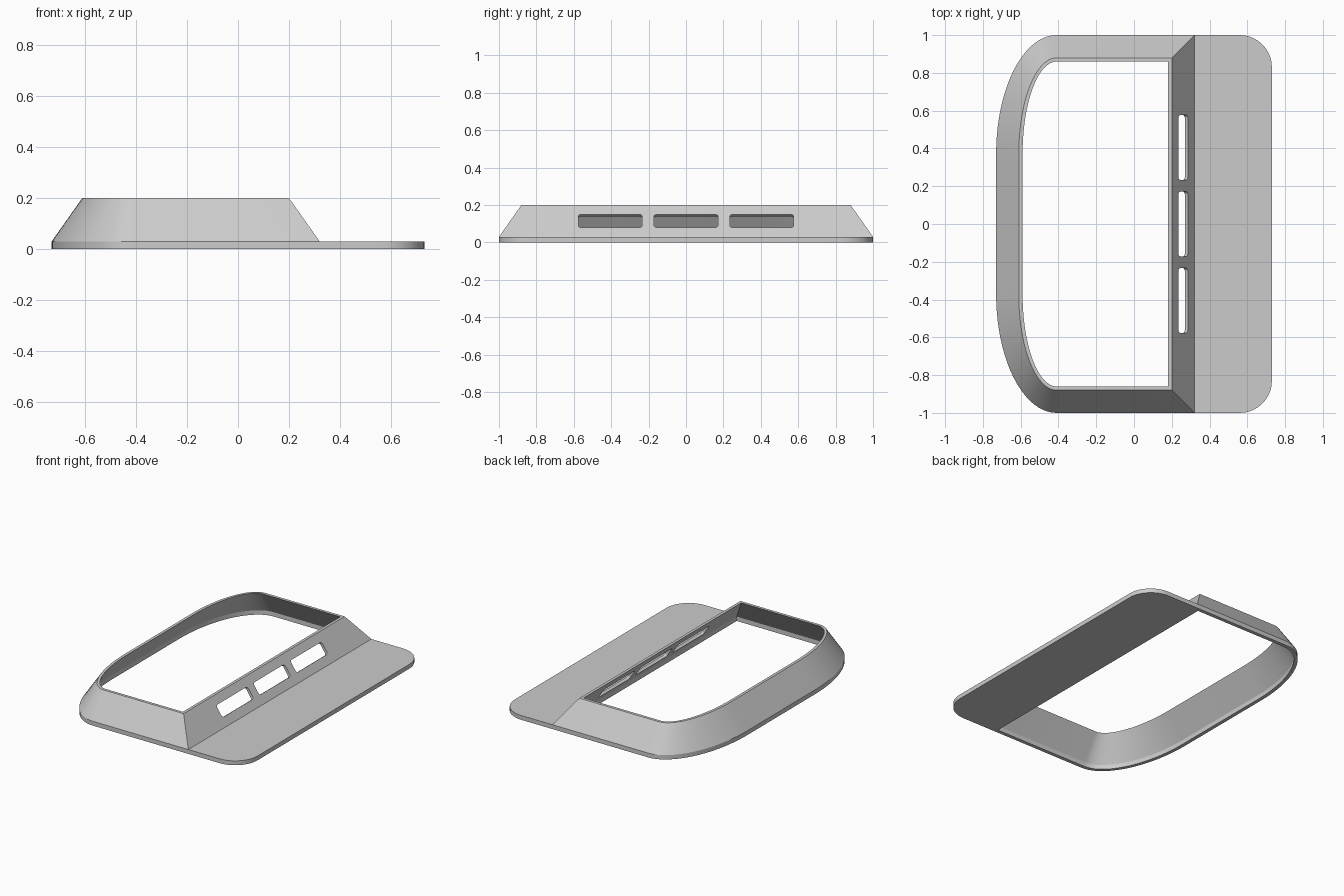
import bpy, bmesh
from math import sin, cos, pi, atan2
from mathutils import Matrix, Vector

cube = bpy.data.objects.get("Cube")
if cube:
    bpy.data.objects.remove(cube, do_unlink=True)

grey = bpy.data.materials.new("light grey")
grey.use_nodes = True
colour = (0.6, 0.6, 0.6, 1)
grey.diffuse_color = colour
grey.node_tree.nodes["Principled BSDF"].inputs["Base Color"].default_value = colour

PLATE, TOP, SLOPE = 0.03, 0.2, 0.12
RIGHT, LEFT, EDGE = 0.32, -0.73, 0.73
STEPS = 20


def arc(cx, cy, rx, ry, start, end, steps=STEPS):
    angles = [start + (end - start) * i / steps for i in range(steps + 1)]
    return [(cx + rx * cos(a), cy + ry * sin(a)) for a in angles]


def outline(inset):
    """D-shaped outline: square on the right, elliptical corners on the left."""
    cx, cy = -0.41, 0.37
    rx, ry = cx - LEFT - inset, 1 - inset - cy
    x, y = RIGHT - inset, 1 - inset
    return ([(x, -y), (x, y)] + arc(cx, cy, rx, ry, pi / 2, pi)
            + arc(cx, -cy, rx, ry, pi, 1.5 * pi))


def make_object(name, bm):
    bmesh.ops.recalc_face_normals(bm, faces=bm.faces)
    mesh = bpy.data.meshes.new(name)
    bm.to_mesh(mesh)
    bm.free()
    mesh.materials.append(grey)
    obj = bpy.data.objects.new(name, mesh)
    bpy.context.collection.objects.link(obj)
    return obj


# Sloping hollow collar, lofted through rings from outside over the rim to inside
bm = bmesh.new()
sections = [(0, 0), (0, PLATE), (SLOPE, TOP), (SLOPE + 0.02, TOP),
            (0.025, PLATE), (0.025, 0)]
rings = [[bm.verts.new((x, y, z)) for x, y in outline(inset)]
         for inset, z in sections]
count = len(rings[0])
for k, ring in enumerate(rings):
    after = rings[(k + 1) % len(rings)]
    for i in range(count):
        j = (i + 1) % count
        if k == 0 and i == 0:
            continue  # the flat flange joins here
        bm.faces.new((ring[i], ring[j], after[j], after[i]))

# Flat flange with rounded corners, joined to the collar
R = 0.17
corner = (arc(EDGE - R, -1 + R, R, R, -pi / 2, 0, 10)
          + arc(EDGE - R, 1 - R, R, R, 0, pi / 2, 10))
loops = []
for ring, z in ((rings[0], 0), (rings[1], PLATE)):
    loop = [ring[0]] + [bm.verts.new((x, y, z)) for x, y in corner] + [ring[1]]
    bm.faces.new(loop)
    loops.append(loop)
low, high = loops
for i in range(len(low) - 1):
    bm.faces.new((low[i], low[i + 1], high[i + 1], high[i]))
body = make_object("collar_with_flange", bm)

# Three rounded slots cut square through the sloping right wall
tilt = -atan2(SLOPE, TOP - PLATE)
for y in (-0.405, 0, 0.405):
    bm = bmesh.new()
    half_y, half_z, r = 0.171, 0.043, 0.015
    shape = []
    for q, (sy, sz) in enumerate(((1, 1), (-1, 1), (-1, -1), (1, -1))):
        shape += arc(sy * (half_y - r), sz * (half_z - r), r, r,
                     q * pi / 2, (q + 1) * pi / 2, 4)
    face = bm.faces.new([bm.verts.new((-0.06, a, b)) for a, b in shape])
    moved = bmesh.ops.extrude_face_region(bm, geom=[face])["geom"]
    bmesh.ops.translate(bm, vec=(0.12, 0, 0),
                        verts=[v for v in moved if isinstance(v, bmesh.types.BMVert)])
    centre = Vector((RIGHT - SLOPE * 0.5, y, 0.115))
    bm.transform(Matrix.Translation(centre) @ Matrix.Rotation(tilt, 4, "Y"))
    cutter = make_object("slot_cutter", bm)
    cutter.hide_render = True
    cut = body.modifiers.new("slot", "BOOLEAN")
    cut.operation, cut.solver, cut.object = "DIFFERENCE", "EXACT", cutter
    bpy.context.view_layer.objects.active = body
    bpy.ops.object.modifier_apply(modifier=cut.name)
    bpy.data.objects.remove(cutter, do_unlink=True)

bpy.ops.object.select_all(action="DESELECT")
body.select_set(True)
bpy.context.view_layer.objects.active = body
bpy.ops.object.shade_smooth_by_angle(angle=pi / 6)
